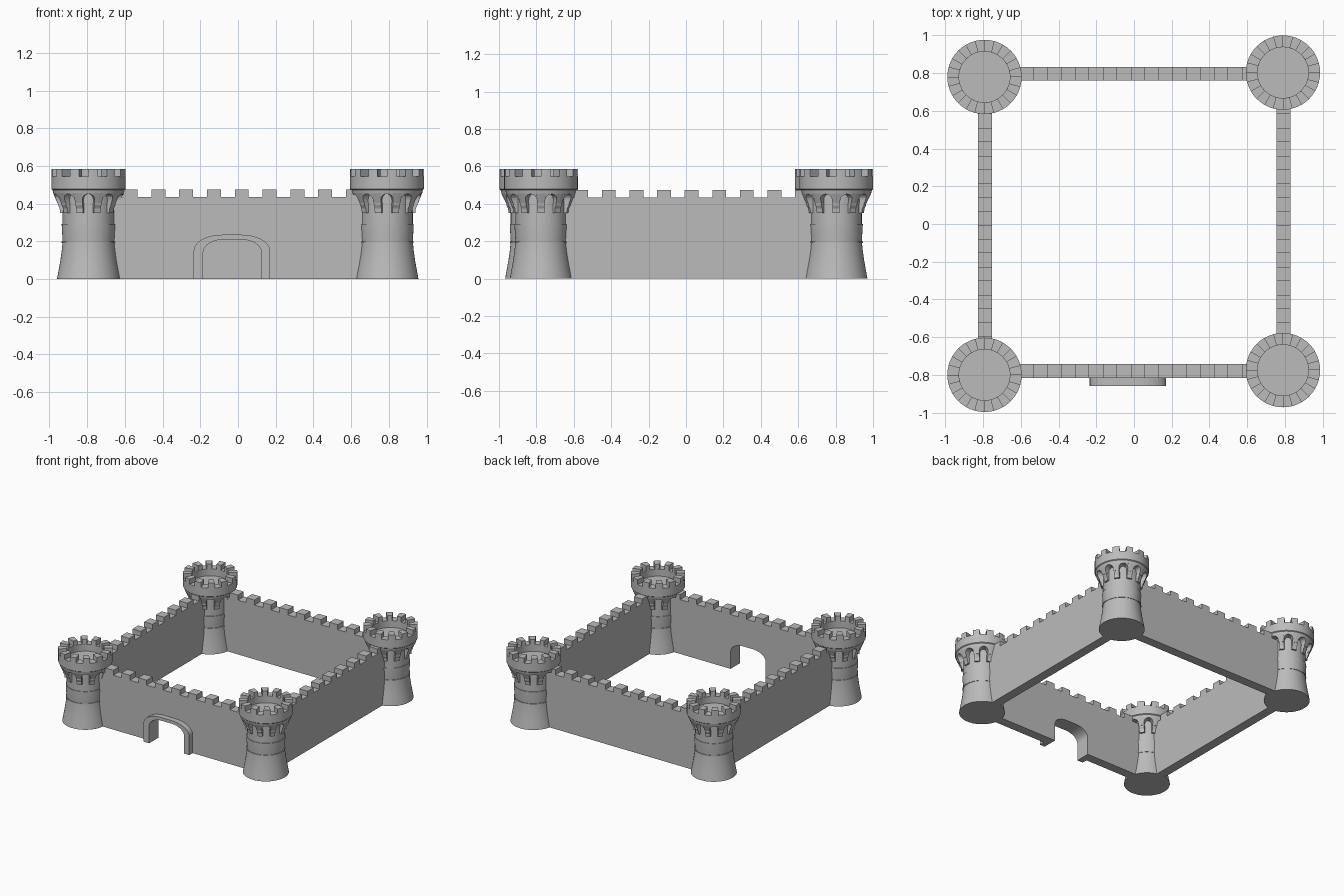
import bpy, bmesh
from math import sin, cos, pi, radians, sqrt
from mathutils import Matrix, Vector

cube = bpy.data.objects.get("Cube")
if cube:
    bpy.data.objects.remove(cube)

stone = bpy.data.materials.new("grey stone")
stone.use_nodes = True
stone.diffuse_color = (0.5, 0.5, 0.5, 1)
stone.node_tree.nodes["Principled BSDF"].inputs["Base Color"].default_value = (0.5, 0.5, 0.5, 1)


def finish(name, bm, smooth=False):
    bmesh.ops.recalc_face_normals(bm, faces=bm.faces)
    mesh = bpy.data.meshes.new(name)
    bm.to_mesh(mesh)
    bm.free()
    mesh.materials.append(stone)
    ob = bpy.data.objects.new(name, mesh)
    bpy.context.collection.objects.link(ob)
    if smooth:
        bpy.ops.object.select_all(action='DESELECT')
        ob.select_set(True)
        bpy.context.view_layer.objects.active = ob
        bpy.ops.object.shade_smooth_by_angle(angle=radians(30))
    return ob


def prism(bm, outline, direction, place):
    """Extrude a flat outline; place turns (u, v) into a 3D point."""
    face = bm.faces.new([bm.verts.new(place(u, v)) for u, v in outline])
    new = bmesh.ops.extrude_face_region(bm, geom=[face])["geom"]
    bmesh.ops.translate(bm, vec=direction, verts=[g for g in new if isinstance(g, bmesh.types.BMVert)])


def sweep(bm, sections):
    """Join a closed loop of equal closed sections, each a list of points."""
    rows = [[bm.verts.new(p) for p in s] for s in sections]
    for a, b in zip(rows, rows[1:] + rows[:1]):
        for i in range(len(a)):
            j = (i + 1) % len(a)
            bm.faces.new((a[i], a[j], b[j], b[i]))


def polar(r, a, z):
    return Vector((r * cos(a), r * sin(a), z))


def lathe(bm, profile, steps=48):
    """Turn an open profile, with both ends capped flat."""
    rings = [[bm.verts.new(polar(r, 2 * pi * k / steps, z)) for k in range(steps)] for r, z in profile]
    for a, b in zip(rings, rings[1:]):
        for k in range(steps):
            n = (k + 1) % steps
            bm.faces.new((a[k], a[n], b[n], b[k]))
    bm.faces.new(rings[0])
    bm.faces.new(rings[-1])


# ---- curtain walls -------------------------------------------------------
WALL, MERLON, PITCH, END = 0.435, 0.475, 0.1475, 0.74


def arch(x0, x1, top, spring, run, steps=8):
    """Left-to-right arch: straight legs, elliptical shoulders, flat crown."""
    pts = [(x0, 0)]
    for k in range(steps + 1):
        a = pi / 2 * k / steps
        pts.append((x0 + run * (1 - cos(a)), spring + (top - spring) * sin(a)))
    for k in range(steps, -1, -1):
        a = pi / 2 * k / steps
        pts.append((x1 - run * (1 - cos(a)), spring + (top - spring) * sin(a)))
    return pts + [(x1, 0)]


def battlements(shift):
    pts = [(END, WALL)]
    for k in range(4, -5, -1):
        c, h = shift + k * PITCH, PITCH / 4
        pts += [(c + h, WALL), (c + h, MERLON), (c - h, MERLON), (c - h, WALL)]
    return pts + [(-END, WALL)]


opening = arch(-0.185, 0.125, 0.21, 0.14, 0.11)


def wall(name, along_x, inner, thick, shift, hole=()):
    bm = bmesh.new()
    outline = [(-END, 0), *hole, (END, 0)] + battlements(shift)
    if along_x:
        prism(bm, outline, (0, thick, 0), lambda u, v: (u, inner, v))
    else:
        prism(bm, outline, (thick, 0, 0), lambda u, v: (inner, u, v))
    finish(name, bm)


wall("front_wall", True, -0.817, 0.074, 0.02, opening)
wall("back_wall", True, 0.76, 0.074, 0.02)
wall("left_wall", False, 0.755, 0.074, 0.03)
wall("right_wall", False, -0.827, 0.074, 0.03)

# Gate surround standing proud of the front wall
bm = bmesh.new()
surround = arch(-0.235, 0.17, 0.235, 0.15, 0.15) + opening[::-1]
prism(bm, surround, (0, 0.045, 0), lambda u, v: (u, -0.86, v))
finish("gate_surround", bm)

# ---- corner towers -------------------------------------------------------
BAYS, MERLONS = 10, 12
RIM, INNER = 0.197, 0.135


def tower_shaft():
    bm = bmesh.new()
    profile = [(0.167, 0), (0.158, 0.05), (0.149, 0.1), (0.142, 0.15), (0.138, 0.19)]
    for z in (0.19, 0.285):  # string courses
        profile += [(0.142, z), (0.142, z + 0.008), (0.137, z + 0.008)]
    lathe(bm, profile + [(0.137, 0.48)])
    return finish("tower_shaft", bm, True)


def tower_arches():
    """Ring of small arches, plus a stepped bracket under each pier."""
    bm = bmesh.new()
    sections = []
    bay = 2 * pi / BAYS
    samples = [-0.5, -0.3, -0.299, -0.27, -0.2, -0.1, 0, 0.1, 0.2, 0.27, 0.299, 0.3]
    for b in range(BAYS):
        for t in samples:
            rise = 0.402 if abs(t) >= 0.3 else 0.42 + 0.032 * sqrt(1 - (t / 0.3) ** 2)
            a = (b + t) * bay - pi / 2
            flare = 0.165 + 0.022 * min(1, (rise - 0.402) / 0.05)
            sections.append([polar(0.13, a, rise), polar(flare, a, rise),
                             polar(0.187, a, 0.456), polar(0.192, a, 0.478), polar(0.13, a, 0.478)])
    sweep(bm, sections)
    bracket = [(0.12, 0.35), (0.15, 0.35), (0.153, 0.375), (0.162, 0.392), (0.162, 0.405), (0.12, 0.405)]
    for b in range(BAYS):
        a = (b + 0.5) * bay - pi / 2
        out, side = Vector((cos(a), sin(a), 0)), Vector((-sin(a), cos(a), 0))
        prism(bm, bracket, side * 0.038, lambda u, v: out * u - side * 0.019 + Vector((0, 0, v)))
    return finish("tower_arches", bm)


def tower_parapet():
    bm = bmesh.new()
    lathe(bm, [(0.19, 0.472), (RIM, 0.478), (RIM, 0.545), (INNER, 0.545), (INNER, 0.49)])
    # Curved merlons on the rim
    step = 2 * pi / MERLONS
    for m in range(MERLONS):
        angles = [m * step + step / 2 * k / 4 for k in range(5)]
        outline = [(RIM, a) for a in angles] + [(INNER, a) for a in angles[::-1]]
        prism(bm, outline, (0, 0, 0.042), lambda r, a: polar(r, a, 0.543))
    return finish("tower_parapet", bm, True)


parts = [tower_shaft(), tower_arches(), tower_parapet()]
places = {"front_left": (0.79, -0.775), "front_right": (-0.793, -0.8),
          "back_left": (0.79, 0.803), "back_right": (-0.793, 0.78)}
for corner, (x, y) in places.items():
    for part in parts:
        copy = part.copy()
        copy.name = corner + "_" + part.name
        copy.matrix_world = Matrix.Translation((x, y, 0))
        bpy.context.collection.objects.link(copy)
for part in parts:
    bpy.data.objects.remove(part)
